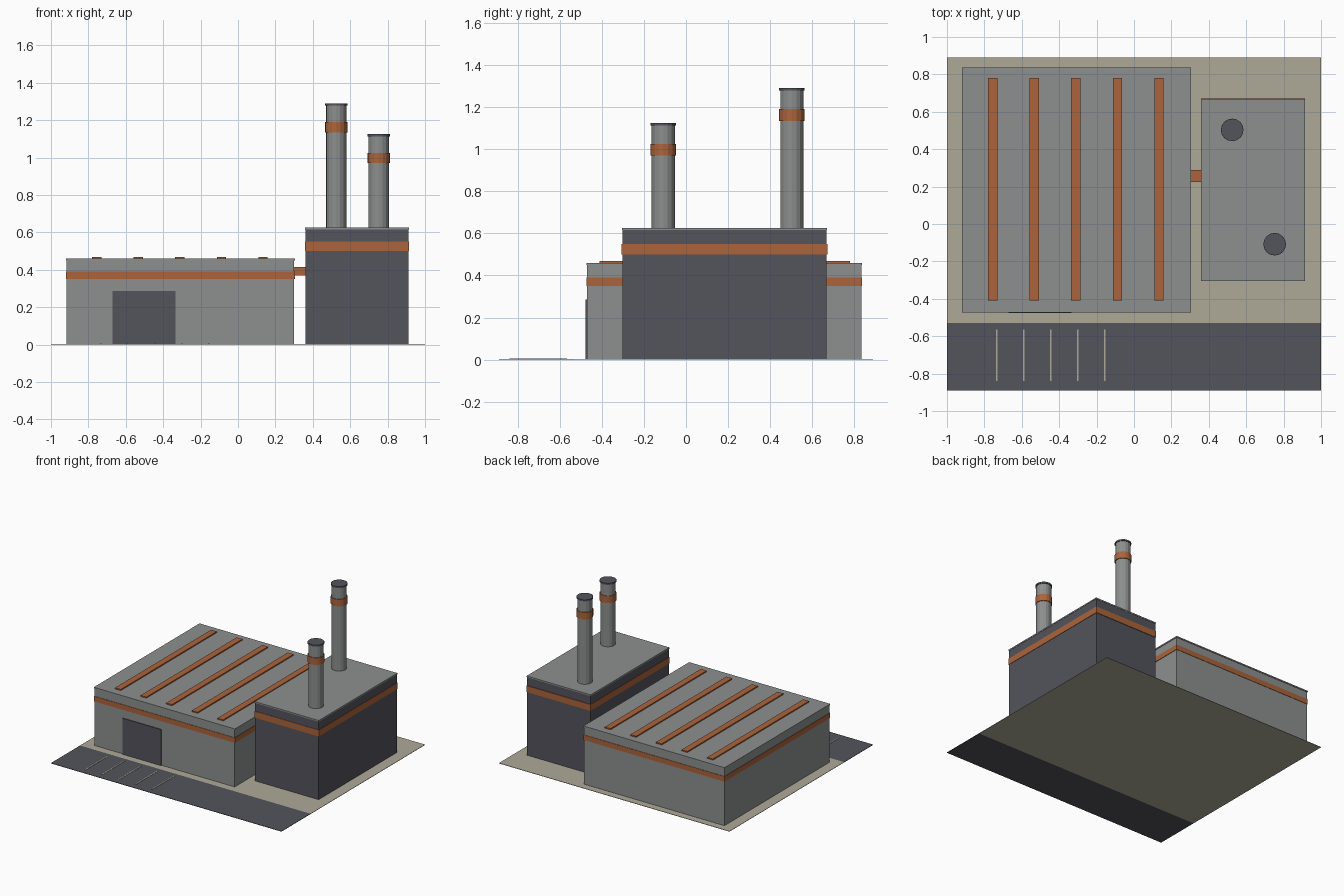
import bpy, bmesh
from mathutils import Matrix

if "Cube" in bpy.data.objects:
    bpy.data.objects.remove(bpy.data.objects["Cube"])


def srgb(r, g, b):
    def lin(v):
        v /= 255
        return v / 12.92 if v <= 0.04045 else ((v + 0.055) / 1.055) ** 2.4
    return (lin(r), lin(g), lin(b), 1)


def material(name, rgb):
    m = bpy.data.materials.new(name)
    m.diffuse_color = srgb(*rgb)
    m.use_nodes = True
    m.node_tree.nodes["Principled BSDF"].inputs["Base Color"].default_value = m.diffuse_color
    return m


GREY = material("concrete grey", (141, 143, 143))
DARK = material("charcoal", (83, 83, 92))
RUST = material("rust orange", (171, 100, 60))
SAND = material("sand beige", (174, 170, 153))


def finish(name, bm, mat):
    me = bpy.data.meshes.new(name)
    bm.to_mesh(me)
    bm.free()
    me.materials.append(mat)
    ob = bpy.data.objects.new(name, me)
    bpy.context.collection.objects.link(ob)
    return ob


def box(name, x, y, z, mat):
    bm = bmesh.new()
    centre = [(a + b) / 2 for a, b in (x, y, z)]
    size = [b - a for a, b in (x, y, z)]
    bmesh.ops.create_cube(bm, size=1, matrix=Matrix.Translation(centre) @ Matrix.Diagonal((*size, 1)))
    return finish(name, bm, mat)


def tube(name, x, y, r, z0, z1, mat, sides=16):
    bm = bmesh.new()
    bmesh.ops.create_cone(bm, cap_ends=True, segments=sides, radius1=r, radius2=r,
                          depth=z1 - z0, matrix=Matrix.Translation((x, y, (z0 + z1) / 2)))
    return finish(name, bm, mat)


# Ground: beige yard and dark road
G = 0.003
box("yard", (-1, 1), (-0.53, 0.89), (0, G), SAND)
box("road", (-1, 1), (-0.89, -0.53), (0, G), DARK)
for i in range(5):
    x = -0.735 + i * 0.1445
    box(f"parking_line_{i + 1}", (x - 0.004, x + 0.004), (-0.84, -0.565), (G, G + 0.002), SAND)

# Low hall with band, roof slab, door and roof strips
box("hall_walls", (-0.917, 0.30), (-0.47, 0.833), (G, 0.45), GREY)
box("hall_band", (-0.92, 0.304), (-0.473, 0.836), (0.35, 0.39), RUST)
box("hall_roof", (-0.92, 0.304), (-0.473, 0.837), (0.45, 0.46), GREY)
box("hall_door", (-0.67, -0.335), (-0.477, -0.469), (G, 0.285), DARK)
for i in range(5):
    x = -0.755 + i * 0.2222
    box(f"roof_strip_{i + 1}", (x - 0.025, x + 0.025), (-0.41, 0.78), (0.459, 0.469), RUST)

# Tall block with band and roof slab
box("block_walls", (0.36, 0.912), (-0.303, 0.667), (G, 0.615), DARK)
box("block_band", (0.357, 0.915), (-0.306, 0.672), (0.50, 0.55), RUST)
box("block_roof", (0.358, 0.914), (-0.305, 0.669), (0.615, 0.625), GREY)

# Duct linking the two buildings
box("link_duct", (0.295, 0.365), (0.225, 0.29), (0.37, 0.415), RUST)

# Chimneys: shaft, band and cap
for name, x, y, top in (("tall", 0.525, 0.503, 1.29), ("short", 0.752, -0.108, 1.125)):
    tube(f"{name}_chimney_shaft", x, y, 0.055, 0.62, top - 0.01, GREY)
    tube(f"{name}_chimney_band", x, y, 0.0605, top - 0.155, top - 0.10, RUST)
    tube(f"{name}_chimney_cap", x, y, 0.060, top - 0.012, top, DARK)
